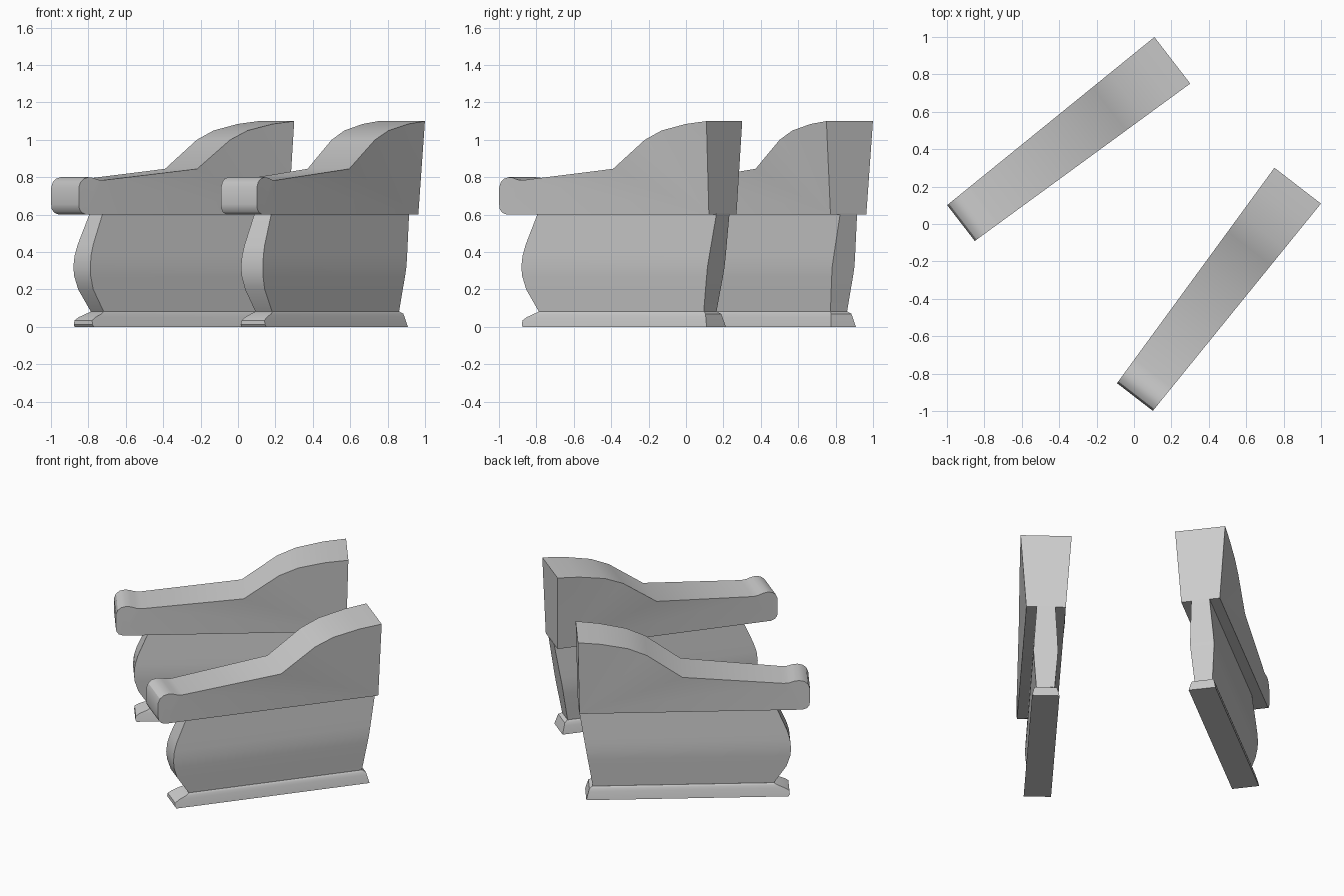
import bpy, bmesh, math
from mathutils import Vector

if "Cube" in bpy.data.objects:
    bpy.data.objects.remove(bpy.data.objects["Cube"])

# Local frame of one arm panel: u runs front to back, n runs outward
ANG = math.radians(37.6)
U = Vector((math.cos(ANG), math.sin(ANG)))
N = Vector((-U.y, U.x))
FRONT = Vector((-0.925, 0.005))


def place(u, n, z, swap):
    p = FRONT + U * u + N * n
    # the second panel is mirrored across the x = y plane
    return (p.y, p.x, z) if swap else (p.x, p.y, z)


def finish(bm, name):
    bmesh.ops.recalc_face_normals(bm, faces=bm.faces)
    me = bpy.data.meshes.new(name)
    bm.to_mesh(me)
    bm.free()
    ob = bpy.data.objects.new(name, me)
    bpy.context.collection.objects.link(ob)
    bpy.ops.object.select_all(action='DESELECT')
    bpy.context.view_layer.objects.active = ob
    ob.select_set(True)
    bpy.ops.object.shade_smooth_by_angle(angle=math.radians(30))
    return ob


def stack(name, rows, swap):
    """Rectangular rings (z, front u, back u, half width) joined upward."""
    bm = bmesh.new()
    rings = [[bm.verts.new(place(u, n, z, swap))
              for u, n in ((a, -h), (b, -h), (b, h), (a, h))]
             for z, a, b, h in rows]
    for lo, hi in zip(rings, rings[1:]):
        for i in range(4):
            j = (i + 1) % 4
            bm.faces.new((lo[i], lo[j], hi[j], hi[i]))
    bm.faces.new(rings[0])
    bm.faces.new(rings[-1])
    return finish(bm, name)


def arm_top(name, profile, swap):
    """Side profile given thickness, flaring outward at the top rear."""
    bm = bmesh.new()
    sides = []
    for s in (-1, 1):
        vs = []
        for u, z in profile:
            h = 0.121 + (0.036 * u / 1.426 if z > 0.7 else 0)
            vs.append(bm.verts.new(place(u, s * h, z, swap)))
        sides.append(vs)
    a, b = sides
    for i in range(len(a)):
        j = (i + 1) % len(a)
        bm.faces.new((a[i], a[j], b[j], b[i]))
    caps = [bm.faces.new(a), bm.faces.new(b)]
    bmesh.ops.triangulate(bm, faces=caps)
    return finish(bm, name)


# Armrest: rounded front roll, gentle rise, tall rear wing
ARM = [(0.045, 0.602), (0.018, 0.612), (0.004, 0.63), (0, 0.655), (0, 0.745),
       (0.012, 0.775), (0.035, 0.793), (0.065, 0.8), (0.095, 0.797),
       (0.125, 0.787), (0.16, 0.784), (0.784, 0.845), (1.002, 1.0),
       (1.118, 1.05), (1.285, 1.085), (1.426, 1.1), (1.415, 0.602)]

# Side panel: bulging front edge and slightly swollen thickness
PANEL = [(0.08, 0.219, 1.33, 0.056), (0.2, 0.14, 1.35, 0.066),
         (0.27, 0.118, 1.362, 0.072), (0.32, 0.114, 1.37, 0.075),
         (0.38, 0.12, 1.38, 0.072), (0.44, 0.138, 1.39, 0.068),
         (0.605, 0.21, 1.417, 0.057)]

# Plinth: sloped sides and a small rounded toe
BASE = [(0, 0.13, 1.371, 0.084), (0.012, 0.122, 1.368, 0.082),
        (0.035, 0.124, 1.362, 0.077), (0.052, 0.15, 1.357, 0.073),
        (0.07, 0.195, 1.352, 0.068), (0.082, 0.219, 1.332, 0.057)]

for side, swap in (("left", False), ("right", True)):
    arm_top(side + "_armrest", ARM, swap)
    stack(side + "_panel", PANEL, swap)
    stack(side + "_plinth", BASE, swap)
